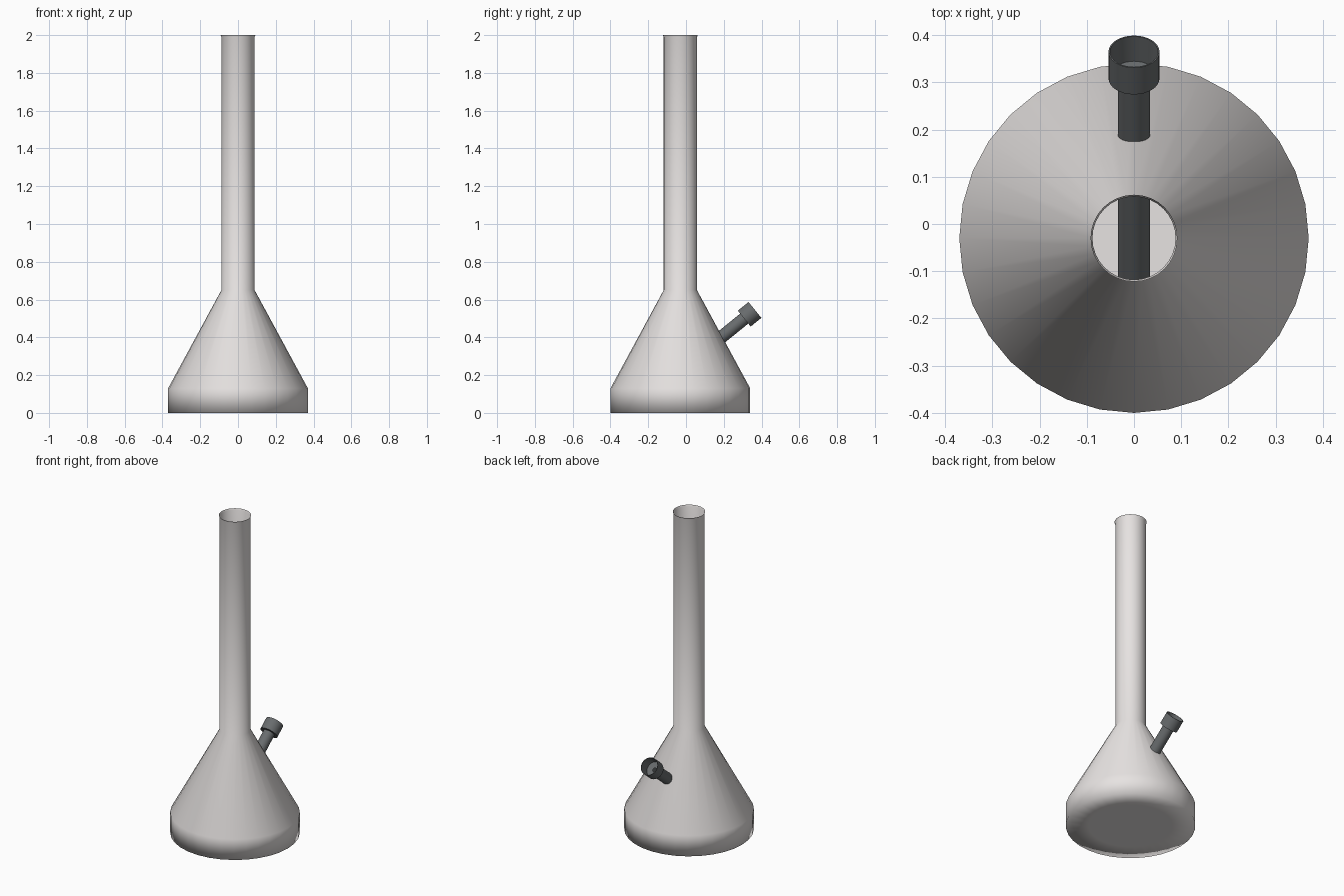
import bpy, bmesh, math
from mathutils import Matrix

if "Cube" in bpy.data.objects:
    bpy.data.objects.remove(bpy.data.objects["Cube"])


def material(name, rgb):
    mat = bpy.data.materials.new(name)
    mat.diffuse_color = (*rgb, 1)
    mat.use_nodes = True
    mat.node_tree.nodes["Principled BSDF"].inputs["Base Color"].default_value = mat.diffuse_color
    return mat


def lathe(name, profile, sides, mat, matrix, cap_start=False, angle=180):
    """Revolve (radius, height) points around the local z axis."""
    bm = bmesh.new()
    rings = []
    for r, z in profile:
        rings.append([bm.verts.new((r * math.cos(a), r * math.sin(a), z))
                      for a in (2 * math.pi * i / sides for i in range(sides))])
    for lo, hi in zip(rings, rings[1:]):
        for i in range(sides):
            j = (i + 1) % sides
            bm.faces.new((lo[i], lo[j], hi[j], hi[i]))
    if cap_start:
        bm.faces.new(rings[0][::-1])
    mesh = bpy.data.meshes.new(name)
    bm.to_mesh(mesh)
    bm.free()
    mesh.materials.append(mat)
    obj = bpy.data.objects.new(name, mesh)
    bpy.context.collection.objects.link(obj)
    obj.matrix_world = matrix
    bpy.ops.object.select_all(action='DESELECT')
    obj.select_set(True)
    bpy.context.view_layer.objects.active = obj
    if angle >= 180:
        bpy.ops.object.shade_smooth()
    else:
        bpy.ops.object.shade_smooth_by_angle(angle=math.radians(angle))
    return obj


glass = material("pale_glass", (0.8, 0.77, 0.76))
dark = material("dark_glass", (0.14, 0.15, 0.155))

# Conical vessel with a long open neck and a slightly flared lip
body = [(0.24, 0), (0.37, 0), (0.37, 0.13), (0.088, 0.65),
        (0.088, 1.99), (0.092, 2.0)]
lathe("flask_body", body, 32, glass,
      Matrix.Translation((0, -0.03, 0)), cap_start=True)

# Slanted stem and bowl, leaning to the back; local origin is the bowl rim
tilt = math.radians(39)
place = Matrix.Translation((0, 0.365, 0.545)) @ \
    Matrix.Rotation(-(math.pi / 2 - tilt), 4, 'X')
lathe("down_stem", [(0.034, -0.74), (0.034, -0.073)], 32, dark, place, angle=30)
lathe("bowl", [(0.034, -0.073), (0.054, -0.073), (0.054, 0), (0.051, 0),
               (0.048, -0.065), (0.012, -0.068)], 32, dark, place,
      angle=30)
